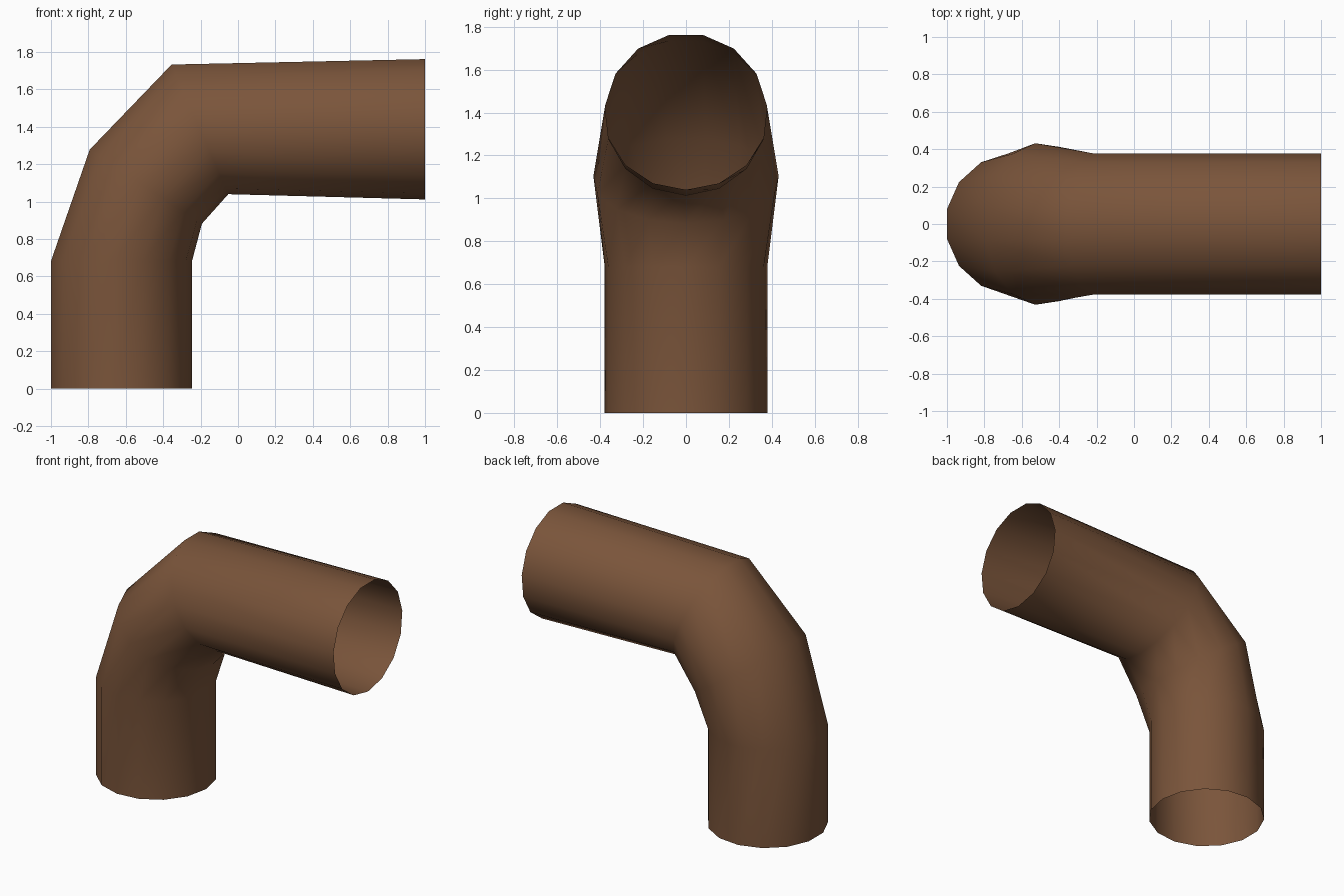
import bpy, bmesh, math
from mathutils import Vector

if "Cube" in bpy.data.objects:
    bpy.data.objects.remove(bpy.data.objects["Cube"])

SIDES = 15

# Rings of the pipe: outer point (x, z), inner point (x, z), half width in y
RINGS = [
    ((-1.0, 0.0), (-0.246, 0.0), 0.381),
    ((-1.0, 0.682), (-0.246, 0.682), 0.381),
    ((-0.793, 1.278), (-0.193, 0.882), 0.434),
    ((-0.355, 1.733), (-0.052, 1.040), 0.380),
    ((1.0, 1.762), (1.0, 1.012), 0.380),
]

brown = bpy.data.materials.new("brown clay")
brown.diffuse_color = (0.195, 0.09, 0.043, 1)
brown.use_nodes = True
brown.node_tree.nodes["Principled BSDF"].inputs["Base Color"].default_value = brown.diffuse_color


def add_ring(bm, outer, inner, half_width):
    """Odd-sided ring: a flat edge on the outside of the bend, a corner inside."""
    o = Vector((outer[0], 0, outer[1]))
    i = Vector((inner[0], 0, inner[1]))
    flat = math.cos(math.pi / SIDES)
    radius = (o - i) / (1 + flat)
    centre = i + radius
    verts = []
    for k in range(SIDES):
        a = 2 * math.pi * (k + 0.5) / SIDES
        y = Vector((0, half_width * math.sin(a), 0))
        verts.append(bm.verts.new(centre + radius * math.cos(a) + y))
    return verts


# Elbow pipe: open-ended thin shell skinned between the rings
bm = bmesh.new()
rings = [add_ring(bm, *r) for r in RINGS]
for a, b in zip(rings, rings[1:]):
    for k in range(SIDES):
        n = (k + 1) % SIDES
        bm.faces.new((a[n], a[k], b[k], b[n]))
bmesh.ops.recalc_face_normals(bm, faces=bm.faces)
# Make sure the shell faces outwards
face = min(bm.faces, key=lambda f: f.calc_center_median().x)
if face.normal.x > 0:
    bmesh.ops.reverse_faces(bm, faces=bm.faces)
for f in bm.faces:
    f.smooth = True

mesh = bpy.data.meshes.new("elbow_pipe")
bm.to_mesh(mesh)
bm.free()
mesh.materials.append(brown)
pipe = bpy.data.objects.new("elbow_pipe", mesh)
bpy.context.collection.objects.link(pipe)
